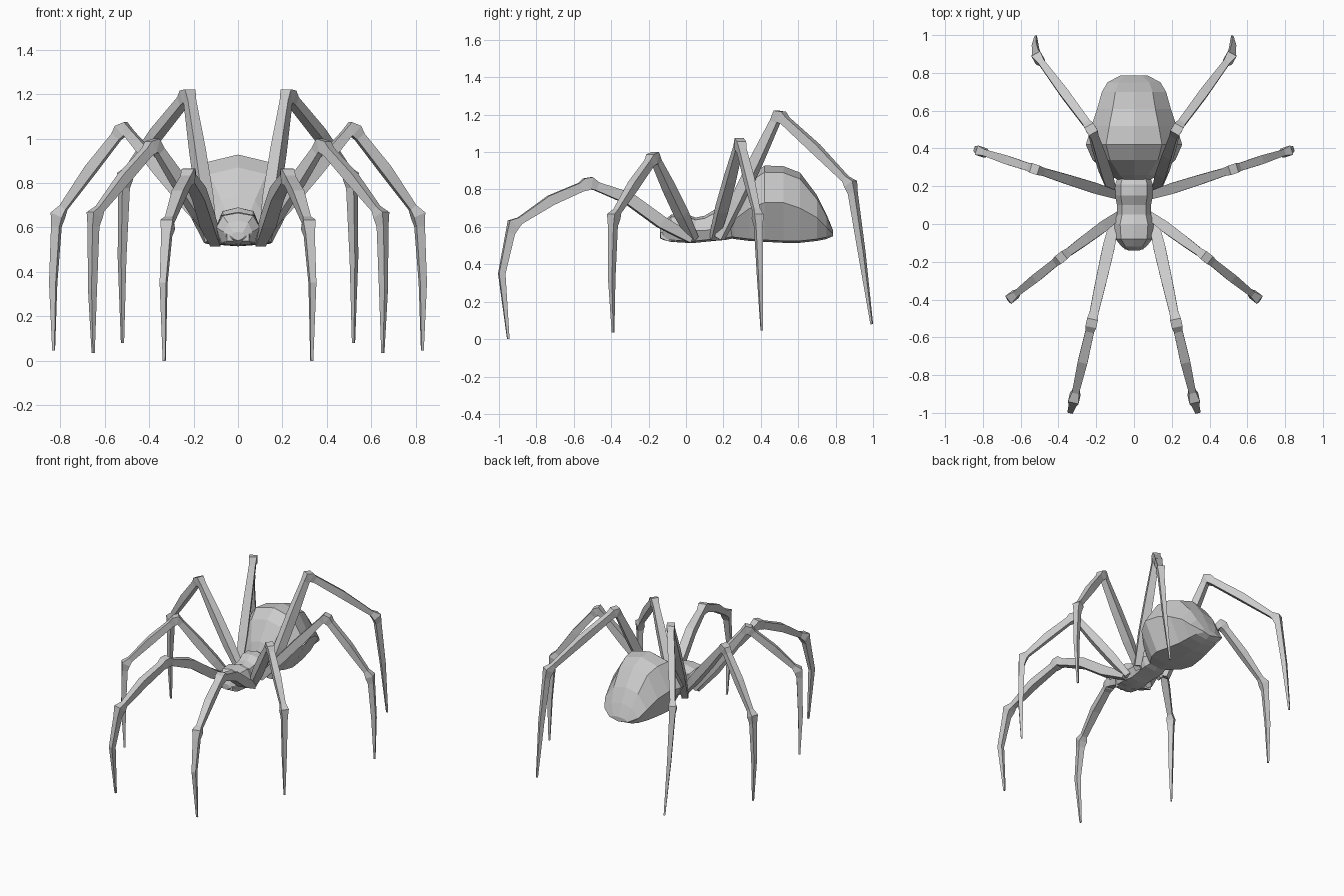
import bpy
import bmesh
from mathutils import Vector

if "Cube" in bpy.data.objects:
    bpy.data.objects.remove(bpy.data.objects["Cube"])


def loft(name, rings, mirror=False):
    """Skin a list of equal-length vertex rings, capping both ends."""
    bm = bmesh.new()
    loops = [[bm.verts.new(p) for p in ring] for ring in rings]
    n = len(loops[0])
    for a, b in zip(loops, loops[1:]):
        for i in range(n):
            j = (i + 1) % n
            bm.faces.new((a[i], a[j], b[j], b[i]))
    bm.faces.new(loops[0])
    bm.faces.new(loops[-1])
    bmesh.ops.recalc_face_normals(bm, faces=bm.faces)
    mesh = bpy.data.meshes.new(name)
    bm.to_mesh(mesh)
    bm.free()
    obj = bpy.data.objects.new(name, mesh)
    bpy.context.collection.objects.link(obj)
    if mirror:
        obj.modifiers.new("mirror", 'MIRROR').use_axis[0] = True
    return obj


def body_ring(y, w, top, mid, bot, shoulder=0.58, belly=0.6):
    """Eight-sided cross-section, symmetric in x."""
    sh = top - 0.18 * (top - mid)
    half = [(0, top), (w * shoulder, sh), (w, mid), (w * belly, bot + 0.01), (0, bot)]
    pts = half + [(-x, z) for x, z in half[3:0:-1]]
    return [(x, y, z) for x, z in pts]


def leg(name, root, knee, ankle, shin, tip, w=0.026, thigh=0.0, arch=0.008):
    """Square-section jointed leg with blunt knee and swollen ankle."""
    root, knee, ankle, shin, tip = map(Vector, (root, knee, ankle, shin, tip))
    d1 = (knee - root).normalized()
    d2 = (ankle - knee).normalized()
    d3 = (shin - ankle).normalized()
    lift = Vector((0, 0, 1))
    stations = [
        (root, w * 0.8, w * 0.8),
        (root.lerp(knee, 0.3), w * 1.1, w * 1.1),
        (root.lerp(knee, 0.62) + lift * thigh, w, w * 1.1),
        (knee - d1 * 0.045, w * 0.8, w * 0.8),
        (knee - d1 * 0.008, w, w * 1.1),
        (knee + d2 * 0.022, w, w * 1.15),
        (knee + d2 * 0.055, w * 0.8, w * 0.85),
        (knee.lerp(ankle, 0.5) + lift * arch, w * 0.9, w * 0.95),
        (ankle - d2 * 0.05, w * 0.65, w * 0.65),
        (ankle - d2 * 0.008, w, w * 1.1),
        (ankle + d3 * 0.045, w * 0.72, w * 0.75),
        (shin, w * 0.5, w * 0.6),
        (tip, w * 0.2, w * 0.2)]
    out = ankle - root
    side = Vector((out.y, -out.x, 0)).normalized()
    rings = []
    for i, (p, a, b) in enumerate(stations):
        before = stations[max(i - 1, 0)][0]
        after = stations[min(i + 1, len(stations) - 1)][0]
        t1, t2 = (p - before).normalized(), (after - p).normalized()
        up = side.cross((t1 + t2).normalized()).normalized()
        rings.append([p + side * a * s + up * b * u
                      for s, u in ((1, 1), (-1, 1), (-1, -1), (1, -1))])
    return loft(name, rings, mirror=True)


# Abdomen: y, half width, top, widest height, bottom
abdomen = [(0.23, 0.08, 0.66, 0.60, 0.54), (0.26, 0.13, 0.74, 0.64, 0.535),
           (0.34, 0.22, 0.87, 0.70, 0.525), (0.42, 0.255, 0.928, 0.73, 0.52),
           (0.52, 0.225, 0.925, 0.73, 0.515), (0.61, 0.195, 0.89, 0.70, 0.515),
           (0.70, 0.17, 0.77, 0.65, 0.525), (0.75, 0.14, 0.67, 0.60, 0.535),
           (0.785, 0.075, 0.585, 0.565, 0.55)]
loft("abdomen", [body_ring(*s) for s in abdomen])

# Head and thorax, with a slight neck between them
thorax = [(-0.14, 0.03, 0.58, 0.56, 0.54), (-0.12, 0.065, 0.63, 0.58, 0.53),
          (-0.08, 0.098, 0.665, 0.60, 0.52), (0.0, 0.105, 0.67, 0.59, 0.515),
          (0.05, 0.09, 0.65, 0.58, 0.515), (0.10, 0.09, 0.66, 0.58, 0.52),
          (0.15, 0.10, 0.69, 0.59, 0.525), (0.21, 0.10, 0.69, 0.60, 0.53),
          (0.26, 0.08, 0.66, 0.60, 0.54)]
loft("head_and_thorax", [body_ring(*s, shoulder=0.7, belly=0.75) for s in thorax])

# Jaws under the front of the head
loft("jaw", [[(0.035 + x * r, y, z + u * r) for x, u in ((1, 1), (-1, 1), (-1, -1), (1, -1))]
             for y, z, r in ((-0.05, 0.55, 0.03), (-0.10, 0.55, 0.025), (-0.135, 0.555, 0.015))],
     mirror=True)

# Four pairs of legs: root, knee, ankle, shin, tip
leg("front_leg", (0.10, 0.03, 0.535), (0.222, -0.515, 0.838), (0.318, -0.93, 0.61),
    (0.335, -0.985, 0.35), (0.332, -0.95, 0.0), 0.029, thigh=0.03, arch=0.018)
leg("second_leg", (0.09, 0.04, 0.535), (0.378, -0.172, 0.978), (0.65, -0.39, 0.65),
    (0.655, -0.397, 0.32), (0.652, -0.39, 0.035))
leg("third_leg", (0.08, 0.15, 0.54), (0.515, 0.287, 1.052), (0.815, 0.385, 0.65),
    (0.832, 0.395, 0.35), (0.83, 0.405, 0.045))
leg("rear_leg", (0.12, 0.18, 0.54), (0.222, 0.495, 1.202), (0.512, 0.885, 0.825),
    (0.522, 0.94, 0.46), (0.52, 0.993, 0.08), 0.027)
